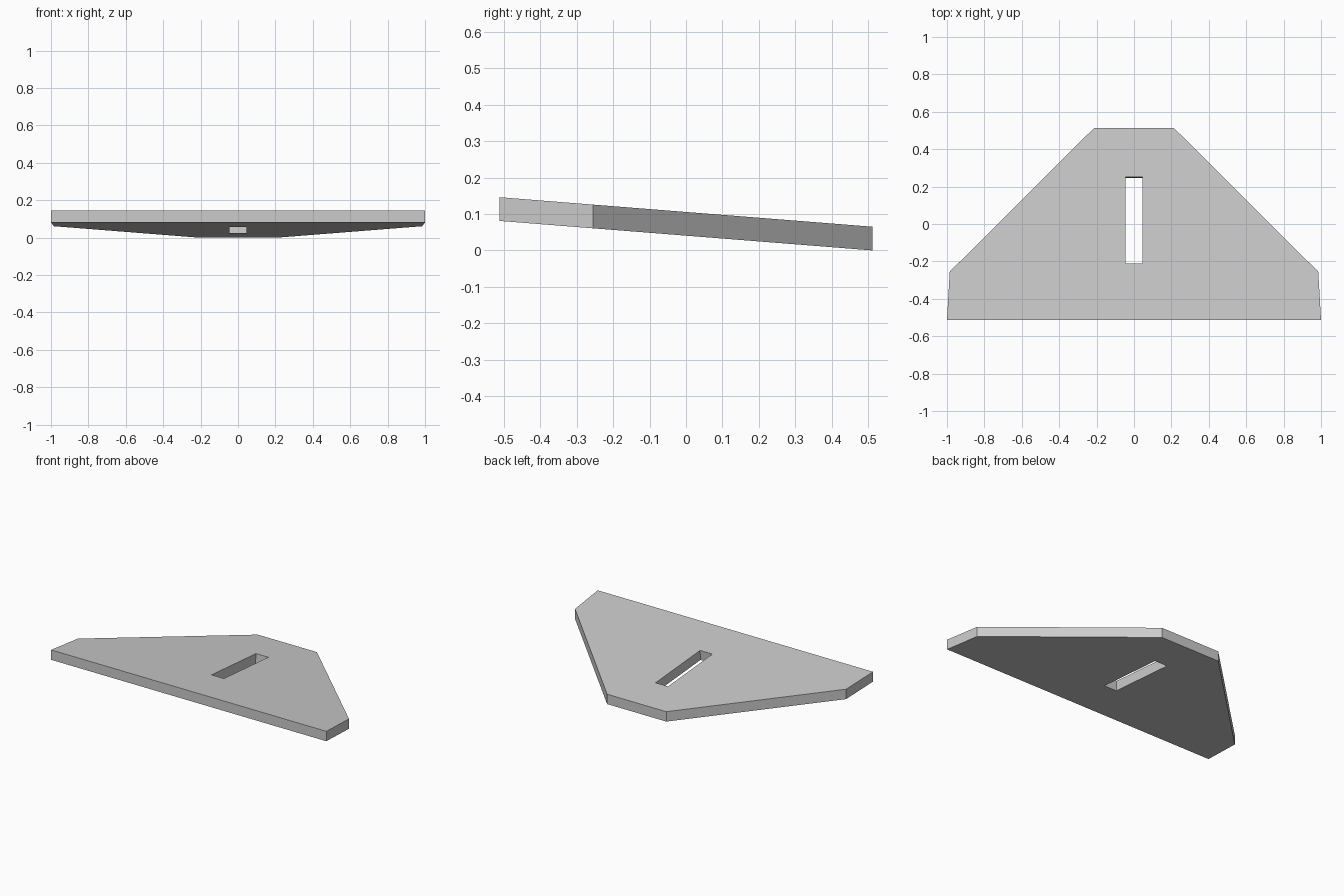
import bpy, bmesh, math
from mathutils import Matrix

cube = bpy.data.objects.get("Cube")
if cube:
    bpy.data.objects.remove(cube, do_unlink=True)

HALF_DEPTH, THICK, RISE = 0.512, 0.065, 0.081
SLOPE = RISE / (2 * HALF_DEPTH)

grey = bpy.data.materials.new("plain_grey")
grey.use_nodes = True
grey.diffuse_color = (0.6, 0.6, 0.6, 1)
grey.node_tree.nodes["Principled BSDF"].inputs["Base Color"].default_value = grey.diffuse_color


def make_object(name, bm):
    bmesh.ops.recalc_face_normals(bm, faces=bm.faces)
    mesh = bpy.data.meshes.new(name)
    bm.to_mesh(mesh)
    bm.free()
    obj = bpy.data.objects.new(name, mesh)
    bpy.context.collection.objects.link(obj)
    mesh.materials.append(grey)
    return obj


# Sloping board: mirrored outline raised straight up, so its edges stay vertical
half = [(1.0, -HALF_DEPTH), (0.985, -0.255), (0.215, HALF_DEPTH)]
outline = half + [(-x, y) for x, y in reversed(half)]
bm = bmesh.new()
base = bm.faces.new([bm.verts.new((x, y, (HALF_DEPTH - y) * SLOPE)) for x, y in outline])
raised = bmesh.ops.extrude_face_region(bm, geom=[base], use_keep_orig=True)["geom"]
bmesh.ops.translate(bm, vec=(0, 0, THICK),
                    verts=[g for g in raised if isinstance(g, bmesh.types.BMVert)])
board = make_object("sloping_board", bm)

# Slot cut square to the sloping surface
bm = bmesh.new()
place = (Matrix.Translation((0, 0.018, (RISE + THICK) / 2))
         @ Matrix.Rotation(-math.atan(SLOPE), 4, "X")
         @ Matrix.Diagonal((0.09, 0.463, 0.4, 1)))
bmesh.ops.create_cube(bm, size=1, matrix=place)
cutter = make_object("slot_cutter", bm)
cutter.hide_render = True

cut = board.modifiers.new("slot", "BOOLEAN")
cut.operation = "DIFFERENCE"
cut.solver = "EXACT"
cut.object = cutter
bpy.context.view_layer.objects.active = board
bpy.ops.object.modifier_apply(modifier=cut.name)
bpy.data.objects.remove(cutter, do_unlink=True)
